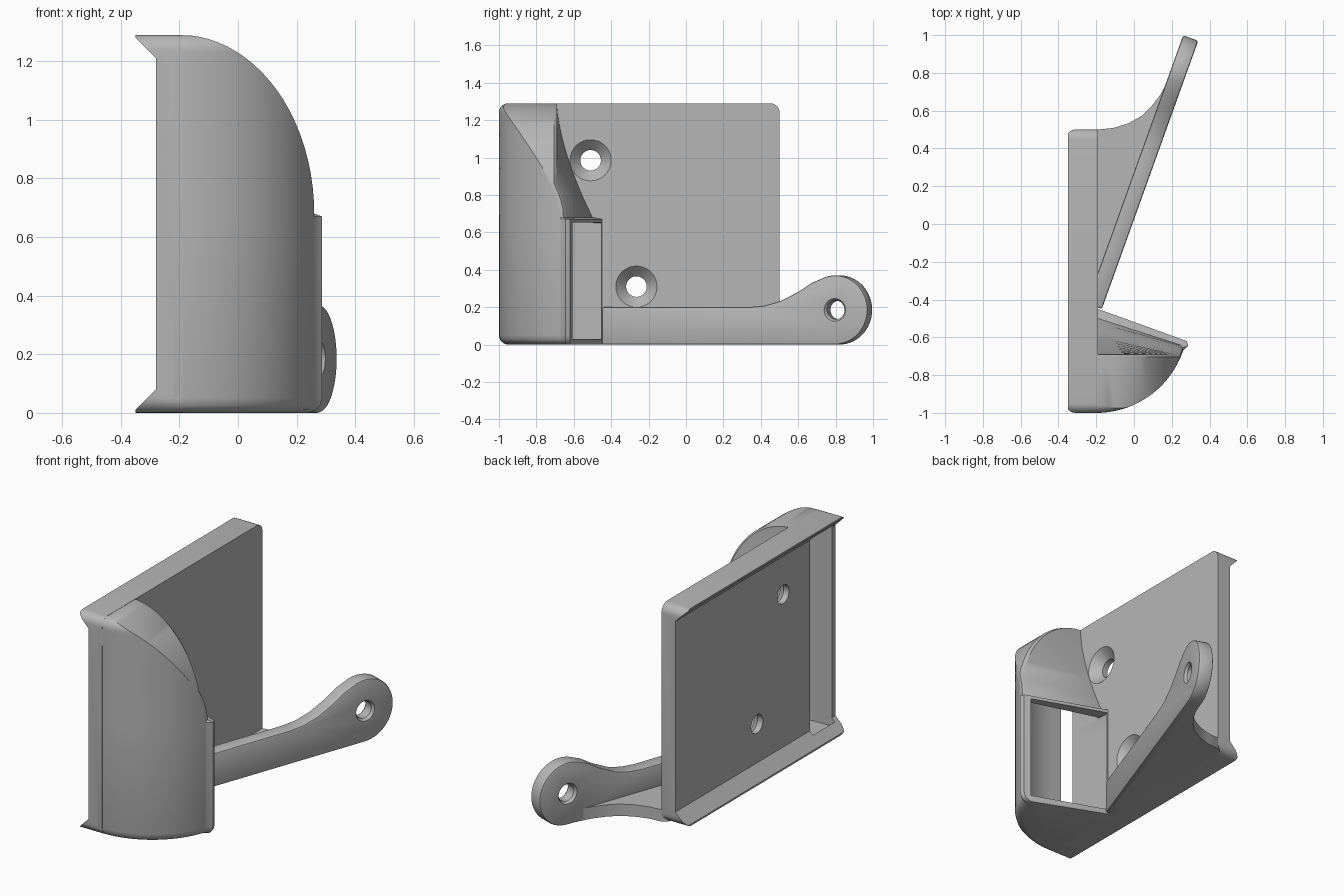
import bpy, bmesh
from math import sin, cos, pi, sqrt, radians

if "Cube" in bpy.data.objects:
    bpy.data.objects.remove(bpy.data.objects["Cube"], do_unlink=True)

grey = bpy.data.materials.new("plain grey")
grey.use_nodes = True
GREY = (0.47, 0.47, 0.47, 1)
grey.diffuse_color = GREY
grey.node_tree.nodes["Principled BSDF"].inputs["Base Color"].default_value = GREY

FACE, BACK = -0.19, -0.28      # front and back planes of the mounting plate
HEIGHT = 1.29
RADIUS, CX, CY = 0.4856, -0.2, -0.5144   # curved front of the scoop


def loft(name, rings):
    """Closed solid through rings of equal point count."""
    bm = bmesh.new()
    loops = [[bm.verts.new(p) for p in ring] for ring in rings]
    n = len(loops[0])
    for a, b in zip(loops, loops[1:]):
        for i in range(n):
            j = (i + 1) % n
            bm.faces.new((a[i], a[j], b[j], b[i]))
    bm.faces.new(loops[0])
    bm.faces.new(loops[-1])
    bmesh.ops.recalc_face_normals(bm, faces=bm.faces)
    mesh = bpy.data.meshes.new(name)
    bm.to_mesh(mesh)
    bm.free()
    mesh.materials.append(grey)
    obj = bpy.data.objects.new(name, mesh)
    bpy.context.collection.objects.link(obj)
    return obj


def activate(obj):
    bpy.ops.object.select_all(action='DESELECT')
    obj.select_set(True)
    bpy.context.view_layer.objects.active = obj


def cut(obj, *cutters):
    activate(obj)
    for c in cutters:
        c.hide_render = True
        mod = obj.modifiers.new("cut", 'BOOLEAN')
        mod.operation, mod.solver, mod.object = 'DIFFERENCE', 'EXACT', c
        bpy.ops.object.modifier_apply(modifier=mod.name)


def round_edges(obj, width):
    activate(obj)
    mod = obj.modifiers.new("round", 'BEVEL')
    mod.width, mod.segments = width, 2
    mod.limit_method, mod.angle_limit = 'ANGLE', radians(40)
    bpy.ops.object.modifier_apply(modifier=mod.name)


def arc(u, v, r, start, end, n):
    return [(u + r * cos(radians(start + (end - start) * i / n)),
             v + r * sin(radians(start + (end - start) * i / n))) for i in range(n + 1)]


def section(z, left, radius, xs, tail):
    """Horizontal slice: flat front, curved front out to xs, then the tail points."""
    xs = min(xs, CX + 0.95 * radius)
    pts = [(left, CY - radius)]
    for i in range(17):
        x = CX + (xs - CX) * sin(pi / 2 * i / 16)
        pts.append((x, CY - sqrt(radius ** 2 - (x - CX) ** 2)))
    return [(x, y, z) for x, y in pts + tail(xs, pts[-1][1])]


def edge_inset(z, r=0.05):
    d = max(r - z, z - (HEIGHT - r), 0)
    return r - sqrt(max(r * r - d * d, 0))


def back_curve(s):
    return -0.69 + 0.19 * (1 - s) ** 1.6


# Scoop: box with a window flange below, hood sweeping up to the plate above
rings = []
for z in (0, 0.01, 0.025, 0.05, 0.655, 0.67):
    e = edge_inset(z)
    rings.append(section(z, -0.22, RADIUS - e, 0.26, lambda x, y: [
        (0.287 - e, -0.645), (0.28 - e, -0.62), (FACE, -0.45), (-0.22, -0.45)]))
for k in range(21):
    a = radians(86) * k / 20
    z = 0.68 + 0.61 * sin(a)
    yb = back_curve(sin(a))

    def hood_tail(x, y):
        ridge = max(-0.69, y + 0.03)
        return [(x, ridge - 0.015), (x - 0.015, ridge), (FACE, yb), (-0.22, yb)]
    rings.append(section(z, -0.22, RADIUS - edge_inset(z), CX + 0.46 * cos(a), hood_tail))
scoop = loft("scoop", rings)

# Interior of the scoop, open to the window and to the back of the plate
rings = []
for z in (0.03, 0.65):
    rings.append(section(z, -0.3, RADIUS - 0.035, 0.225, lambda x, y: [
        (0.235, -0.62), (0.265, -0.54), (-0.16, -0.39), (FACE, -0.47),
        (FACE, -0.76), (-0.3, -0.76)]))
for k in range(17):
    a = radians(82) * k / 16
    yb = back_curve(sin(a)) - 0.03

    def inner_tail(x, y):
        ridge = max(-0.72, y + 0.02)
        return [(x, ridge - 0.01), (x - 0.01, ridge), (FACE + 0.015, yb),
                (FACE, yb - 0.005), (FACE, -0.76), (-0.3, -0.76)]
    rings.append(section(0.653 + 0.595 * sin(a), -0.3, RADIUS - 0.035,
                         CX + 0.425 * cos(a), inner_tail))
interior = loft("scoop_interior_cutter", rings)

# Mounting plate with rounded corners and two flared lips
r = 0.05
outline = (arc(0.5 - r, HEIGHT - r, r, 0, 90, 6) + arc(-1 + r, HEIGHT - r, r, 90, 180, 6)
           + arc(-1 + r, r, r, 180, 270, 6) + arc(0.5 - r, r, r, 270, 360, 6))
plate = loft("mounting_plate", [[(x, y, z) for y, z in outline] for x in (-0.35, FACE)])
slot = [(BACK, 0.08), (BACK, HEIGHT - 0.08), (-0.36, HEIGHT), (-0.36, 0)]
slide = loft("slide_cutter", [[(x, y, z) for x, z in slot] for y in (-1.1, 0.6)])

# Countersunk screw holes
holes = []
for y, z in ((-0.51, 0.985), (-0.265, 0.31)):
    steps = ((-0.4, 0.055), (-0.245, 0.055), (FACE, 0.11), (FACE + 0.01, 0.12))
    holes.append(loft("screw_hole_cutter", [
        [(x, u, v) for u, v in arc(y, z, rad, 0, 348.75, 31)] for x, rad in steps]))
cut(plate, slide, interior, *holes)
cut(scoop, interior)


# Slanted arm with a round eye at its end
def on_arm(t, z, d):
    return (-0.17 + 0.338 * t - 0.941 * d, -0.45 + 0.941 * t + 0.338 * d, z)


EYE, EYE_R, THICK = 1.324, 0.185, 0.085
side = [(0, 0), (0, 0.2), (0.83, 0.2), (0.92, 0.208), (1.01, 0.232), (1.116, 0.283),
        (1.19, 0.33)] + arc(EYE, EYE_R, EYE_R, 108, -90, 30)
arm = loft("arm", [[on_arm(t, z, d) for t, z in side] for d in (0, THICK)])
round_edges(arm, 0.01)
steps = ((-0.01, 0.068), (0.015, 0.05), (THICK - 0.015, 0.05), (THICK + 0.01, 0.068))
eye = loft("eye_cutter", [[on_arm(t, z, d) for t, z in arc(EYE, EYE_R, rad, 0, 348.75, 31)]
                          for d, rad in steps])
cut(arm, eye)

# Web joining the arm to the foot of the plate, with a hollow curved edge
web = [(-0.22, -0.36), (-0.16, -0.36), (0.24, 0.8), (0.2, 0.8), (0.175, 0.75), (0.14, 0.685),
       (0.09, 0.62), (0.04, 0.572), (-0.03, 0.533), (-0.11, 0.508), (FACE, 0.5), (-0.22, 0.48)]
gusset = loft("gusset", [[(x, y, z) for x, y in web] for z in (0, 0.07)])

for c in (slide, interior, eye, *holes):
    bpy.data.objects.remove(c, do_unlink=True)
for part in (plate, scoop, arm, gusset):
    activate(part)
    bpy.ops.object.shade_smooth_by_angle(angle=radians(32))
